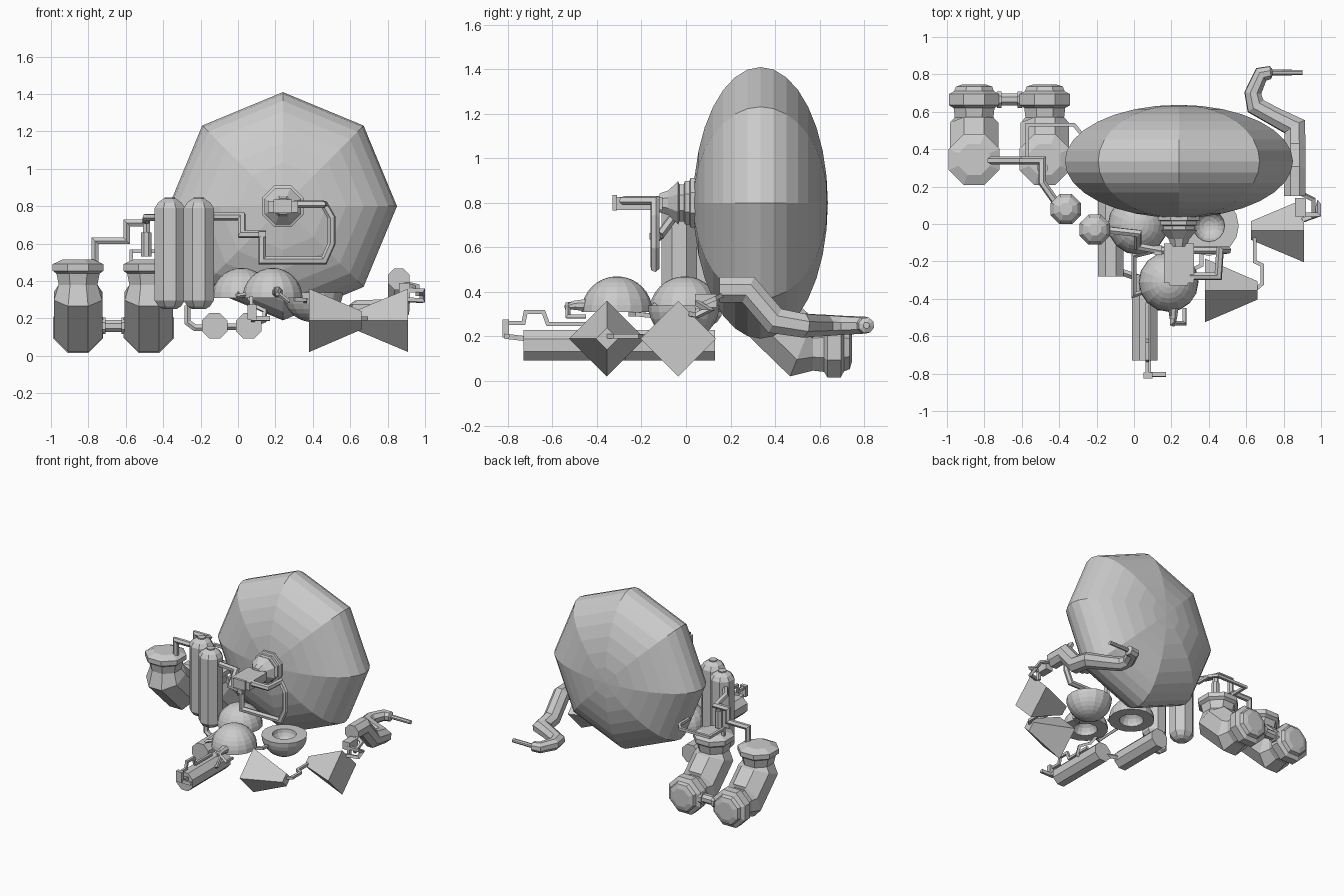
import bpy, bmesh, math
from mathutils import Vector, Matrix


def finish(name, bm):
    bmesh.ops.recalc_face_normals(bm, faces=bm.faces)
    me = bpy.data.meshes.new(name)
    bm.to_mesh(me)
    bm.free()
    ob = bpy.data.objects.new(name, me)
    bpy.context.collection.objects.link(ob)
    return ob


def tube(name, pts, radii, n=8):
    """Capped sweep with mitred corners; radii is a number or one per point."""
    pts = [Vector(p) for p in pts]
    if not isinstance(radii, (list, tuple)):
        radii = [radii] * len(pts)
    dirs = [(b - a).normalized() for a, b in zip(pts, pts[1:])]
    d = dirs[0]
    u = d.orthogonal().normalized()
    if abs(d.x) < 0.9:
        u = (Vector((1, 0, 0)) - d * d.x).normalized()
    bm = bmesh.new()
    rings = []
    off = math.pi / n
    for i, p in enumerate(pts):
        din = dirs[max(i - 1, 0)]
        dout = dirs[min(i, len(dirs) - 1)]
        nrm = (din + dout).normalized()
        v = din.cross(u)
        ring = []
        for k in range(n):
            a = off + 2 * math.pi * k / n
            q = (u * math.cos(a) + v * math.sin(a)) * radii[i]
            q -= din * (q.dot(nrm) / din.dot(nrm))
            ring.append(bm.verts.new(p + q))
        rings.append(ring)
        u = (din.rotation_difference(dout) @ u).normalized()
    for a, b in zip(rings, rings[1:]):
        for k in range(n):
            bm.faces.new((a[k], a[(k + 1) % n], b[(k + 1) % n], b[k]))
    bm.faces.new(rings[0])
    bm.faces.new(rings[-1])
    return finish(name, bm)


def pipe(name, pts, r=0.016):
    return tube(name, pts, r, 4 if r < 0.02 else 6)


def box(name, loc, size):
    bm = bmesh.new()
    bmesh.ops.create_cube(bm, size=1, matrix=Matrix.Translation(loc) @ Matrix.Diagonal((*size, 1)))
    return finish(name, bm)


def lathe(name, prof, loc, n=16):
    """Profile of (radius, height) spun about z."""
    bm = bmesh.new()
    vs = [bm.verts.new((r, 0, z)) for r, z in prof]
    es = [bm.edges.new(e) for e in zip(vs, vs[1:])]
    bmesh.ops.spin(bm, geom=vs + es, cent=(0, 0, 0), axis=(0, 0, 1),
                   angle=2 * math.pi, steps=n, use_duplicate=False)
    bmesh.ops.remove_doubles(bm, verts=bm.verts, dist=1e-4)
    ob = finish(name, bm)
    ob.location = loc
    return ob


# Large eight-sided lens body, axis along y
bm = bmesh.new()
bmesh.ops.create_uvsphere(bm, u_segments=8, v_segments=16, radius=1)
bm.transform(Matrix.Translation((0.24, 0.335, 0.8)) @ Matrix.Diagonal((0.61, 0.302, 0.61, 1))
             @ Matrix.Rotation(math.pi / 2, 4, 'X'))
finish("lens_body", bm)

# Ribbed hub and outlet box in front of the lens
hub = [(0.06, .12), (0.02, .12), (0.015, .105), (-0.005, .105), (-0.01, .09), (-0.03, .09),
       (-0.035, .105), (-0.05, .09), (-0.065, .075), (-0.08, .06), (-0.12, .045)]
tube("ribbed_hub", [(0.24, y, 0.8) for y, r in hub], [r for y, r in hub])
box("outlet_box", (0.24, -0.21, 0.797), (0.16, 0.21, 0.06))
box("outlet_lip", (0.24, -0.32, 0.80), (0.10, 0.02, 0.07))
pipe("feed_pipe", [(0.30, -0.28, 0.81), (0.45, -0.28, 0.81), (0.46, -0.14, 0.81), (0.50, -0.14, 0.74),
                   (0.50, -0.14, 0.6), (0.46, -0.14, 0.51), (0.13, -0.14, 0.51), (0.13, -0.14, 0.65),
                   (0.02, -0.12, 0.65), (0.02, -0.05, 0.745), (-0.16, -0.03, 0.745)], 0.021)
box("feed_joint", (0.13, -0.14, 0.65), (0.04, 0.05, 0.03))

# Pair of upright capsule tanks
for i, (x, y) in enumerate([(-0.365, 0.08), (-0.21, -0.03)]):
    prof = [(.25, .04), (.265, .065), (.295, .087), (.79, .087), (.82, .067), (.84, .035)]
    tube(f"tank_{i}", [(x, y, z) for z, r in prof], [r for z, r in prof])
    tube(f"tank_cap_{i}", [(x, y, 0.83), (x, y, 0.848)], 0.03)

# Pair of elbow vessels with flanges at both ends
elbow = [(.345, .515, .09), (.345, .49, .147), (.345, .455, .147), (.345, .44, .125), (.345, .38, .112),
         (.345, .32, .14), (.52, .15, .14), (.57, .15, .112), (.62, .15, .118), (.635, .15, .145),
         (.695, .15, .145), (.71, .15, .115), (.735, .15, .105), (.745, .15, .07)]
for i, x in enumerate((-0.855, -0.477)):
    tube(f"elbow_vessel_{i}", [(x, y, z) for y, z, r in elbow], [r for y, z, r in elbow])
tube("vessel_link", [(-0.76, .665, .16), (-0.56, .665, .16)], 0.035)
for i, x in enumerate((-0.72, -0.61)):
    tube(f"link_collar_{i}", [(x - .012, .665, .16), (x + .012, .665, .16)], 0.048)
pipe("vessel_pipe", [(-0.765, .34, .49), (-0.765, .34, .615), (-0.595, .34, .615), (-0.595, .34, .71),
                     (-0.49, .34, .71), (-0.49, .22, .74), (-0.42, .12, .74)], 0.021)
pipe("vessel_drop_pipe", [(-0.49, .30, .72), (-0.49, .30, .53)], 0.022)
tube("drop_valve", [(-0.49, .30, .66), (-0.49, .30, .53)], 0.03)
pipe("vessel_hoop", [(-0.57, .36, .50), (-0.57, .36, .56), (-0.57, .53, .56),
                     (-0.32, .53, .56), (-0.28, .48, .56), (-0.28, .36, .56)], 0.014)

# Domes: two stand upright, one hangs as a bowl; each has a recess in its flat side
N = 8
dome = [(0, .16)] + [(.16 * math.sin(a), .16 * math.cos(a))
                     for a in [math.pi / 2 * k / N for k in range(1, N + 1)]]
dome += [(.085 * math.cos(a), .085 * math.sin(a)) for a in [math.pi / 2 * k / 5 for k in range(5)]]
dome += [(0, .085)]
for name, loc, s in [("dome_front", (0.185, -0.31, 0.31), 1), ("dome_rear", (0.02, -0.005, 0.31), 1),
                     ("bowl", (0.40, -0.01, 0.34), -1)]:
    lathe(name, [(r, s * z) for r, z in dome], loc)
tube("dome_spigot", [(0.21, -0.45, .34), (0.21, -0.50, .34), (0.21, -0.545, .33)], [.03, .022, .01])
pipe("dome_hook", [(0.20, -0.44, .36), (0.20, -0.53, .345), (0.27, -0.53, .29), (0.27, -0.45, .29)], 0.012)
pipe("dome_link", [(0.12, -0.14, .34), (0.0, -0.17, .33), (0.0, -0.38, .32), (0.06, -0.36, .33)], 0.013)
pipe("bowl_link", [(0.30, -0.25, .30), (0.36, -0.22, .30), (0.36, -0.12, .29)], 0.014)

# Two long horizontal cylinders under the tanks
for name, x, y0, y1 in [("rear_cylinder", -0.125, -0.28, 0.13), ("front_cylinder", 0.058, -0.73, -0.27)]:
    tube(name, [(x, y0, .16), (x, y1, .16)], 0.074)
pipe("tank_drain", [(-0.27, .0, .27), (-0.27, .0, .18), (-0.23, .0, .15), (-0.16, .0, .15)], 0.02)
pipe("cylinder_link", [(-0.125, -0.26, .16), (-0.06, -0.26, .155), (0.03, -0.29, .155)], 0.018)
pipe("cylinder_riser", [(0.06, -0.45, .16), (0.14, -0.45, .19), (0.145, -0.42, .24),
                        (0.08, -0.38, .27), (0.05, -0.33, .33)], 0.013)
pipe("nose_pipe", [(0.08, -0.72, .19), (0.08, -0.805, .20), (0.17, -0.805, .20)])
box("nose_valve", (0.075, -0.81, .235), (0.05, 0.03, 0.08))
pipe("top_line", [(0.07, -0.80, .26), (0.07, -0.73, .26), (0.07, -0.72, .31), (0.07, -0.64, .31),
                  (0.07, -0.62, .255), (0.07, -0.42, .255)], 0.013)

# Two square horns, wide ends pointing away from each other
for name, x0, x1, y in [("horn_left", 0.38, 0.66, -0.355), ("horn_right", 0.91, 0.625, -0.035)]:
    tube(name, [(x0, y, .19), (x1, y, .19)], [.12 * 2 ** .5, .035 * 2 ** .5], 4)
pipe("horn_link", [(0.65, -0.35, .2), (0.685, -0.32, .2), (0.685, -0.22, .2),
                   (0.645, -0.2, .2), (0.645, -0.04, .2)], 0.014)

# Valve loop above the right horn
pipe("valve_loop", [(0.91, .05, .28), (0.91, .05, .35), (0.985, .05, .35), (0.985, .10, .32),
                    (0.985, .05, .295), (0.90, .02, .30)], 0.015)
box("valve_body", (0.89, .09, .36), (0.06, .10, .06))
pipe("valve_stem", [(0.96, .04, .33), (0.96, .13, .37), (0.88, .17, .39)], 0.014)

# Tapering S-shaped tail pipe
tail = [(.86, .15, .41, .062), (.86, .28, .41, .062), (.86, .40, .27, .062), (.86, .52, .25, .058),
        (.76, .57, .25, .053), (.65, .63, .25, .05), (.635, .70, .25, .045), (.68, .80, .25, .04),
        (.73, .81, .25, .036), (.74, .81, .25, .016), (.90, .81, .25, .015)]
tube("tail_pipe", [t[:3] for t in tail], [t[3] for t in tail])
